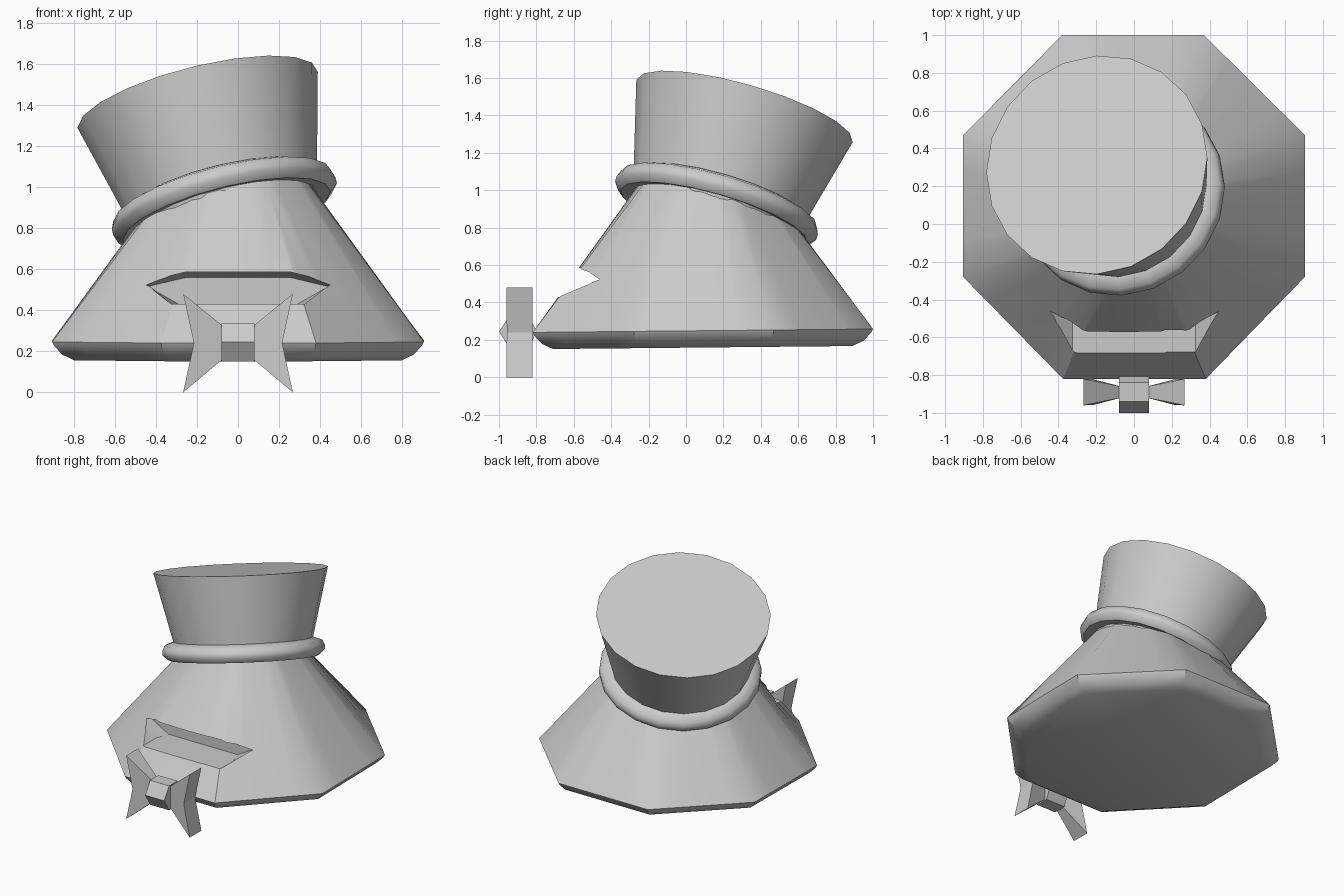
import bpy, bmesh, math
from mathutils import Vector

if "Cube" in bpy.data.objects:
    bpy.data.objects.remove(bpy.data.objects["Cube"], do_unlink=True)

grey = bpy.data.materials.new("plain_grey")
grey.use_nodes = True
grey.diffuse_color = (0.6, 0.6, 0.6, 1)
grey.node_tree.nodes["Principled BSDF"].inputs["Base Color"].default_value = (0.6, 0.6, 0.6, 1)


def loft(name, rings):
    """Skin a list of equal-length point loops and cap both ends."""
    bm = bmesh.new()
    loops = [[bm.verts.new(p) for p in ring] for ring in rings]
    n = len(loops[0])
    for a, b in zip(loops, loops[1:]):
        for i in range(n):
            j = (i + 1) % n
            bm.faces.new((a[i], a[j], b[j], b[i]))
    bm.faces.new(loops[0][::-1])
    bm.faces.new(loops[-1])
    bmesh.ops.recalc_face_normals(bm, faces=bm.faces)
    mesh = bpy.data.meshes.new(name)
    bm.to_mesh(mesh)
    bm.free()
    mesh.materials.append(grey)
    ob = bpy.data.objects.new(name, mesh)
    bpy.context.collection.objects.link(ob)
    return ob


def select(ob):
    bpy.ops.object.select_all(action='DESELECT')
    ob.select_set(True)
    bpy.context.view_layer.objects.active = ob


def smooth(ob, degrees=30):
    select(ob)
    bpy.ops.object.shade_smooth_by_angle(angle=math.radians(degrees))


# Tilted axis shared by the collar and crown
axis = Vector((-0.235, 0.27, 0.934)).normalized()
collar_centre = Vector((-0.07, 0.167, 0.92))
side = (Vector((1, 0, 0)) - axis * axis.x).normalized()
back = axis.cross(side)
around = [math.tau * i / 20 for i in range(20)]


def tilted(r, t):
    c = collar_centre + axis * t
    return [c + side * (r * math.cos(a)) + back * (r * math.sin(a)) for a in around]


# Crown: flared drum whose foot sinks into the body
crown = loft("crown", [tilted(0.442, -0.1), tilted(0.602, 0.54)])
smooth(crown)

# Collar: band rounded above, sharp below
collar_profile = [(0.45, -0.05), (0.52, -0.065), (0.56, -0.03), (0.56, 0),
                  (0.545, 0.035), (0.48, 0.06)]
collar = loft("collar", [tilted(r, t) for r, t in collar_profile])
smooth(collar, 50)

# Body: octagonal foot narrowing to a round level top
corners = [(0.905, -0.28), (0.905, 0.47), (0.37, 1), (-0.38, 1),
           (-0.905, 0.47), (-0.905, -0.28), (-0.375, -0.82), (0.38, -0.82)]
mid = Vector((0, 0.085))
outline = []
for i, c in enumerate(corners):
    a, b = Vector(c), Vector(corners[(i + 1) % 8])
    outline += [a.lerp(b, k / 4) for k in range(4)]


def foot(scale, z):
    pts = [mid + (p - mid) * scale for p in outline]
    return [Vector((p.x, p.y, z + 0.01 * (p.y + 0.82))) for p in pts]


top = [mid + (p - mid).normalized() * 0.325 for p in outline]
body = loft("body", [foot(0.88, 0.15), foot(0.945, 0.178), foot(0.99, 0.222),
                     foot(1, 0.24), [(p.x, p.y, 1.05) for p in top]])


# Front pocket: flat floor, flared ends, ceiling dropping inwards
def pocket(y, floor, corner, corner_z, roof, roof_z):
    half = [(floor, 0.43), (corner, corner_z), (roof, roof_z)]
    return [(s * x, y, z) for s, pts in ((1, half), (-1, half[::-1])) for x, z in pts]


mouth = (0.325, 0.46, 0.535, 0.26, 0.585)
cutter = loft("pocket_cutter", [pocket(-0.95, *mouth), pocket(-0.52, *mouth),
                                pocket(-0.42, 0.29, 0.44, 0.515, 0.25, 0.56)])
cutter.hide_render = True
cut = body.modifiers.new("pocket", 'BOOLEAN')
cut.operation = 'DIFFERENCE'
cut.solver = 'EXACT'
cut.object = cutter
select(body)
bpy.ops.object.modifier_apply(modifier=cut.name)
bpy.data.objects.remove(cutter, do_unlink=True)
smooth(body)

# Bow knot: six-sided block
knot = [(-0.8, 0.245), (-0.84, 0.335), (-0.94, 0.335),
        (-1, 0.245), (-0.94, 0.15), (-0.84, 0.15)]
loft("bow_knot", [[(x, y, z) for y, z in knot] for x in (-0.08, 0.08)])

# Bow wings: notched, thinner towards the knot
wing = [(0.07, 0.32, 0.03), (0.267, 0.48, 0.07), (0.215, 0.24, 0.068),
        (0.267, 0, 0.07), (0.07, 0.165, 0.03)]
for label, s in (("left", 1), ("right", -1)):
    loft("bow_wing_" + label,
         [[(s * x, -0.89 + f * d, z) for x, z, d in wing] for f in (-1, 1)])
